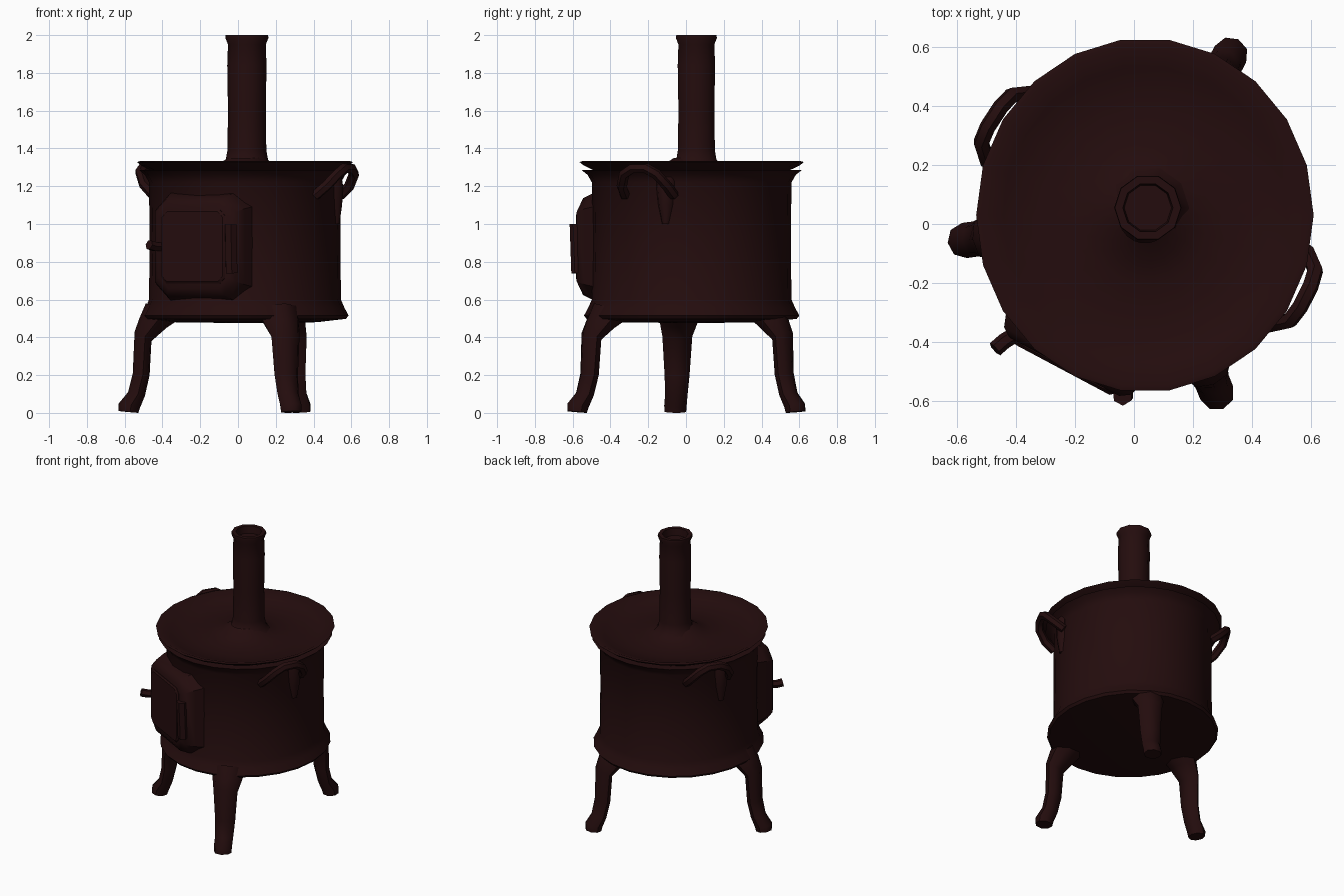
import bpy, bmesh
from math import radians, cos, sin, pi
from mathutils import Matrix, Vector

if "Cube" in bpy.data.objects:
    bpy.data.objects.remove(bpy.data.objects["Cube"])

iron = bpy.data.materials.new("dark_rusty_iron")
iron.use_nodes = True
colour = (0.0175, 0.0038, 0.0041, 1)
iron.diffuse_color = colour
iron.node_tree.nodes["Principled BSDF"].inputs["Base Color"].default_value = colour

AXIS = Vector((0.037, 0.03, 0))


def finish(obj, angle):
    obj.data.materials.clear()
    obj.data.materials.append(iron)
    bpy.ops.object.select_all(action='DESELECT')
    obj.select_set(True)
    bpy.context.view_layer.objects.active = obj
    bpy.ops.object.shade_smooth_by_angle(angle=radians(angle))
    return obj


def make(name, bm, matrix, angle=45):
    bmesh.ops.remove_doubles(bm, verts=bm.verts, dist=0.0005)
    bmesh.ops.recalc_face_normals(bm, faces=bm.faces)
    mesh = bpy.data.meshes.new(name)
    bm.to_mesh(mesh)
    bm.free()
    obj = bpy.data.objects.new(name, mesh)
    bpy.context.collection.objects.link(obj)
    obj.matrix_world = matrix
    return finish(obj, angle)


def around(azimuth, height=0):
    """Local x points outward from the drum, local y runs along its wall."""
    return (Matrix.Translation(AXIS + Vector((0, 0, height)))
            @ Matrix.Rotation(radians(azimuth), 4, 'Z'))


def revolve(name, profile, sides, centre=AXIS, depth=1.0):
    """Spin a profile about z; depth makes it slightly oval along y."""
    bm = bmesh.new()
    verts = [bm.verts.new((r, 0, z)) for r, z in profile]
    edges = [bm.edges.new(pair) for pair in zip(verts, verts[1:])]
    bmesh.ops.spin(bm, geom=verts + edges, cent=(0, 0, 0), axis=(0, 0, 1),
                   angle=2 * pi, steps=sides)
    bmesh.ops.scale(bm, vec=(1, depth, 1), verts=bm.verts)
    return make(name, bm, Matrix.Translation(centre))


def loft(name, sections, matrix, sides=8):
    """Each section: inner radius, inner z, outer radius, outer z, half width."""
    bm = bmesh.new()
    rings = []
    for r0, z0, r1, z1, half in sections:
        mid = Vector(((r0 + r1) / 2, 0, (z0 + z1) / 2))
        out = Vector(((r1 - r0) / 2, 0, (z1 - z0) / 2))
        rings.append([bm.verts.new(mid + out * cos(a) + Vector((0, half * sin(a), 0)))
                      for a in (2 * pi * i / sides for i in range(sides))])
    for low, high in zip(rings, rings[1:]):
        for i in range(sides):
            j = (i + 1) % sides
            bm.faces.new((low[i], low[j], high[j], high[i]))
    bm.faces.new(rings[0])
    bm.faces.new(rings[-1])
    return make(name, bm, matrix)


def plate(name, outline, layers, matrix, angle):
    """Plate facing outward; each layer gives its distance and outline scale."""
    bm = bmesh.new()
    rings = [[bm.verts.new((x, y * s, z * s)) for y, z in outline] for x, s in layers]
    count = len(outline)
    for a, b in zip(rings, rings[1:]):
        for i in range(count):
            j = (i + 1) % count
            bm.faces.new((a[i], a[j], b[j], b[i]))
    bm.faces.new(rings[-1])
    return make(name, bm, matrix, angle)


def rod(name, points, radius, matrix):
    curve = bpy.data.curves.new(name, 'CURVE')
    curve.dimensions = '3D'
    curve.bevel_depth = radius
    curve.bevel_resolution = 1
    curve.use_fill_caps = True
    spline = curve.splines.new('POLY')
    spline.points.add(len(points) - 1)
    for point, co in zip(spline.points, points):
        point.co = (*co, 1)
    obj = bpy.data.objects.new(name, curve)
    bpy.context.collection.objects.link(obj)
    obj.matrix_world = matrix
    bpy.ops.object.select_all(action='DESELECT')
    obj.select_set(True)
    bpy.context.view_layer.objects.active = obj
    bpy.ops.object.convert(target='MESH')
    return finish(bpy.context.object, 50)


# Drum with flared base and rim, and a gently rounded underside
revolve("drum", [(0, 0.475), (0.38, 0.48), (0.535, 0.498), (0.548, 0.515), (0.525, 0.56),
                 (0.508, 0.6), (0.505, 0.9), (0.508, 1.22), (0.53, 1.26),
                 (0.56, 1.285), (0.5, 1.285)], 24, depth=1.04)

# Dished lid rising to the chimney
revolve("lid", [(0.5, 1.285), (0.55, 1.31), (0.572, 1.328), (0.555, 1.333),
                (0.48, 1.3), (0.36, 1.277), (0.22, 1.287), (0.15, 1.31),
                (0.09, 1.35)], 22, depth=1.05)

# Open chimney
revolve("chimney", [(0.14, 1.31), (0.112, 1.34), (0.103, 1.39), (0.1, 1.6), (0.104, 1.84),
                    (0.1, 1.95), (0.114, 1.985), (0.112, 2.0), (0.085, 2.0),
                    (0.08, 1.95), (0, 1.95)], 10, Vector((0.047, 0.055, 0)))

# Three curved legs with turned-out feet
leg = [(0.36, 0.49, 0.53, 0.58, 0.11), (0.42, 0.45, 0.565, 0.5, 0.10),
       (0.5, 0.38, 0.59, 0.43, 0.08), (0.51, 0.2, 0.6, 0.21, 0.067),
       (0.535, 0.09, 0.625, 0.11, 0.06), (0.56, 0.03, 0.675, 0.05, 0.06),
       (0.57, 0, 0.675, 0.01, 0.058)]
for name, azimuth, reach in (("right_leg", 188, 1), ("front_leg", -68, 1.05),
                             ("back_leg", 62, 1)):
    loft(name, [(a * reach, b, c * reach, d, w) for a, b, c, d, w in leg],
         around(azimuth))


# Firebox bulge, door, latch and hinge
def clipped(w, h, c):
    return [(-w, -h + c), (-w + c, -h), (w - c, -h), (w, -h + c),
            (w, h - c), (w - c, h), (-w + c, h), (-w, h - c)]


door_place = around(242, 0.88)
plate("door_frame", clipped(0.27, 0.285, 0.08),
      [(0.43, 1.04), (0.5, 0.98), (0.56, 0.9), (0.582, 0.78)], door_place, 40)
plate("door", clipped(0.19, 0.195, 0.03), [(0.55, 1), (0.585, 1), (0.594, 0.95)],
      door_place, 30)
rod("door_latch", [(0.55, -0.19, 0), (0.6, -0.22, 0), (0.64, -0.235, 0.01)],
    0.027, door_place)
rod("door_hinge", [(0.565, 0.22, -0.14), (0.575, 0.22, 0.12)], 0.035, door_place)

# Two carrying handles, each with a bracket on the wall
for name, azimuth, lift in (("left_handle", -27, 0), ("right_handle", 147, 0.01)):
    half = [(0.49, 0.145, 1.15), (0.55, 0.135, 1.2), (0.6, 0.095, 1.265),
            (0.61, 0.04, 1.295)]
    path = half + [(x, -y, z) for x, y, z in reversed(half)]
    rod(name, path, 0.028, around(azimuth, lift))
    loft(name + "_bracket", [(0.48, 1.0, 0.52, 1.0, 0.02), (0.47, 1.1, 0.535, 1.1, 0.04),
                             (0.47, 1.2, 0.54, 1.2, 0.05), (0.48, 1.25, 0.53, 1.25, 0.05)],
         around(azimuth + 11))
